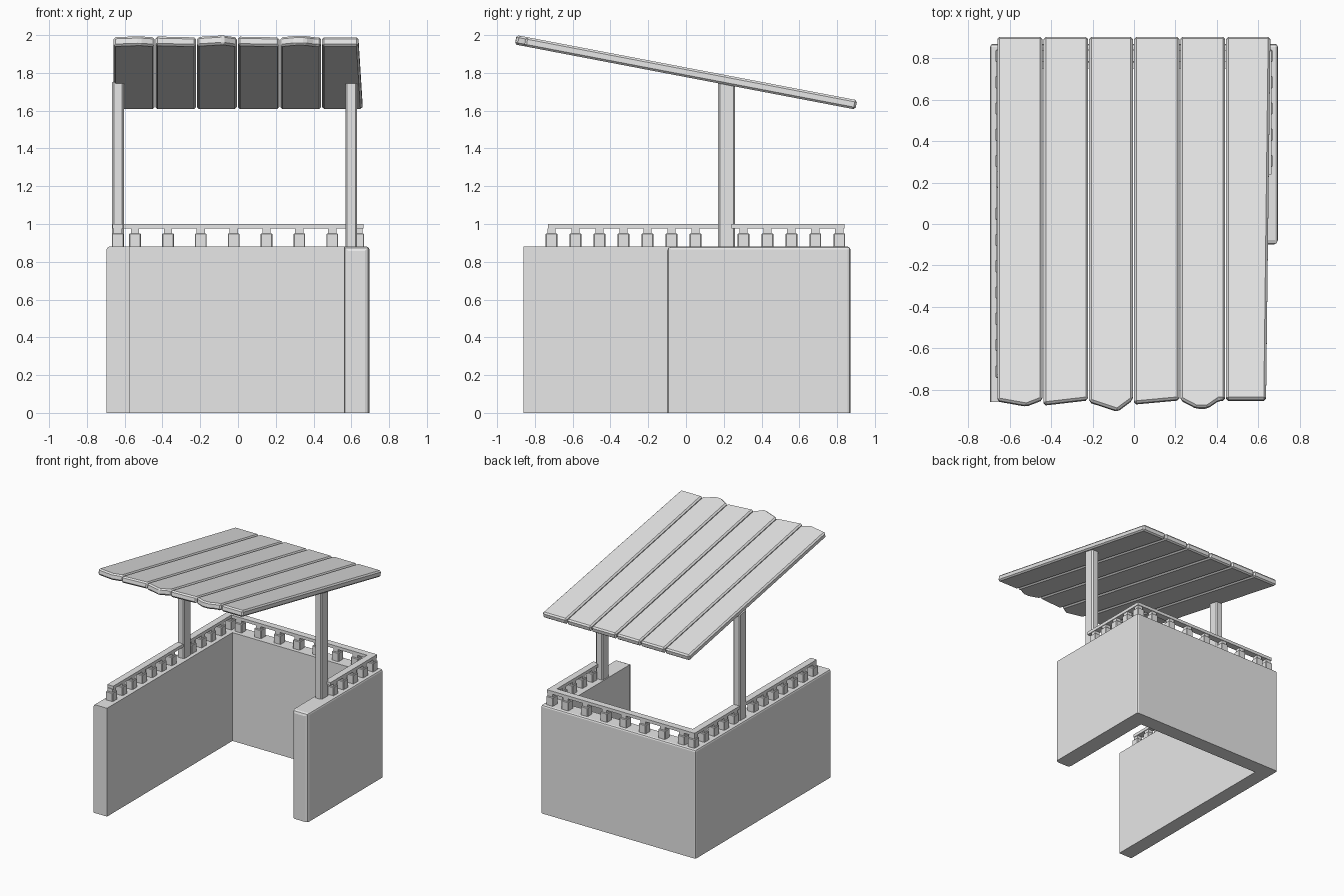
import bpy, bmesh, math
from mathutils import Matrix, Vector

if "Cube" in bpy.data.objects:
    bpy.data.objects.remove(bpy.data.objects["Cube"], do_unlink=True)

grey = bpy.data.materials.new("plain grey")
grey.use_nodes = True
grey.diffuse_color = (0.8, 0.8, 0.8, 1)
grey.node_tree.nodes["Principled BSDF"].inputs["Base Color"].default_value = (0.8, 0.8, 0.8, 1)


def finish(bm, name):
    bmesh.ops.recalc_face_normals(bm, faces=bm.faces)
    mesh = bpy.data.meshes.new(name)
    bm.to_mesh(mesh)
    bm.free()
    mesh.materials.append(grey)
    obj = bpy.data.objects.new(name, mesh)
    bpy.context.collection.objects.link(obj)
    return obj


def bevel(bm, edges, width, segments=1):
    bmesh.ops.bevel(bm, geom=list(edges), offset=width, segments=segments,
                    profile=0.5, affect='EDGES', clamp_overlap=True)


def prism(outline, z0, z1):
    bm = bmesh.new()
    base = bm.faces.new([bm.verts.new((x, y, z0)) for x, y in outline])
    top = bmesh.ops.extrude_face_region(bm, geom=[base])["geom"]
    for v in top:
        if isinstance(v, bmesh.types.BMVert):
            v.co.z = z1
    return bm


def box(name, x0, x1, y0, y1, z0, z1, width=0.0):
    bm = prism([(x0, y0), (x1, y0), (x1, y1), (x0, y1)], z0, z1)
    if width:
        bevel(bm, bm.edges, width)
    return finish(bm, name)


# U-shaped wall: long on the -x side, short on the +x side
WALL, OUT, BACK, END = 0.88, 0.695, 0.87, -0.10
bm = prism([(-OUT, -0.86), (-0.575, -0.86), (-0.575, 0.75), (0.56, 0.75),
            (0.56, END), (OUT, END), (OUT, BACK), (-OUT, BACK)], 0, WALL)


def along(edge, axis, value):
    return all(abs(v.co[axis] - value) < 1e-4 for v in edge.verts)


end_edges = [e for e in bm.edges if along(e, 1, END) and not along(e, 2, 0)]
bevel(bm, end_edges, 0.022, 2)
outer = [e for e in bm.edges
         if (along(e, 2, WALL) and (along(e, 0, OUT) or along(e, 0, -OUT) or along(e, 1, BACK)))
         or (along(e, 1, BACK) and (along(e, 0, OUT) or along(e, 0, -OUT)))]
bevel(bm, outer, 0.014, 2)
finish(bm, "counter_wall")

# Posts, reaching the underside of the roof
for name, x in (("right_post", -0.635), ("left_post", 0.60)):
    post = box(name, x - 0.031, x + 0.031, 0.17, 0.26, 0.87, 1.76, 0.009)
    for v in post.data.vertices:
        if v.co.z > 1.5:
            v.co.z -= (v.co.y - 0.17) * 0.19

# Handrails
SIDE, REAR = 0.637, 0.812
box("right_rail", -SIDE - 0.027, -SIDE + 0.027, -0.73, REAR + 0.027, 0.975, 1.0)
box("left_rail", SIDE - 0.027, SIDE + 0.027, 0.24, REAR + 0.027, 0.975, 1.0)
box("back_rail", -SIDE + 0.027, SIDE - 0.027, REAR - 0.027, REAR + 0.027, 0.975, 1.0)


# Short balusters: a block with a narrower neck
def baluster(name, x, y):
    box(name + "_block", x - 0.031, x + 0.031, y - 0.031, y + 0.031, WALL - 0.005, 0.95, 0.004)
    box(name + "_neck", x - 0.022, x + 0.022, y - 0.022, y + 0.022, 0.948, 0.977)


for i in range(13):
    y = REAR - i * 0.127
    if i != 5:
        baluster("right_baluster", -SIDE, y)
    if i < 5:
        baluster("left_baluster", SIDE, y)
for i in range(7):
    baluster("back_baluster", -0.545 + i * 0.174, REAR)

# Roof planks with worn front ends, tilted down to the back
fronts = [
    [(-0.66, -0.855), (-0.52, -0.88), (-0.442, -0.85)],
    [(-0.437, -0.875), (-0.222, -0.85)],
    [(-0.217, -0.86), (-0.08, -0.905), (-0.006, -0.85)],
    [(0.0, -0.87), (0.219, -0.85)],
    [(0.224, -0.85), (0.30, -0.89), (0.355, -0.89), (0.41, -0.852), (0.44, -0.852)],
    [(0.445, -0.852), (0.638, -0.852)],
]
TILT = math.atan(0.191)
for i, front in enumerate(fronts):
    right_end = 0.659 if i == 5 else front[-1][0]
    outline = [(x, y / math.cos(TILT)) for x, y in front]
    outline += [(right_end, 0.918), (front[0][0], 0.918)]
    bm = prism(outline, -0.025, 0.025)
    bevel(bm, bm.edges, 0.011)
    bm.transform(Matrix.Translation(Vector((0, 0, 1.803))) @ Matrix.Rotation(-TILT, 4, 'X'))
    finish(bm, "roof_plank")
